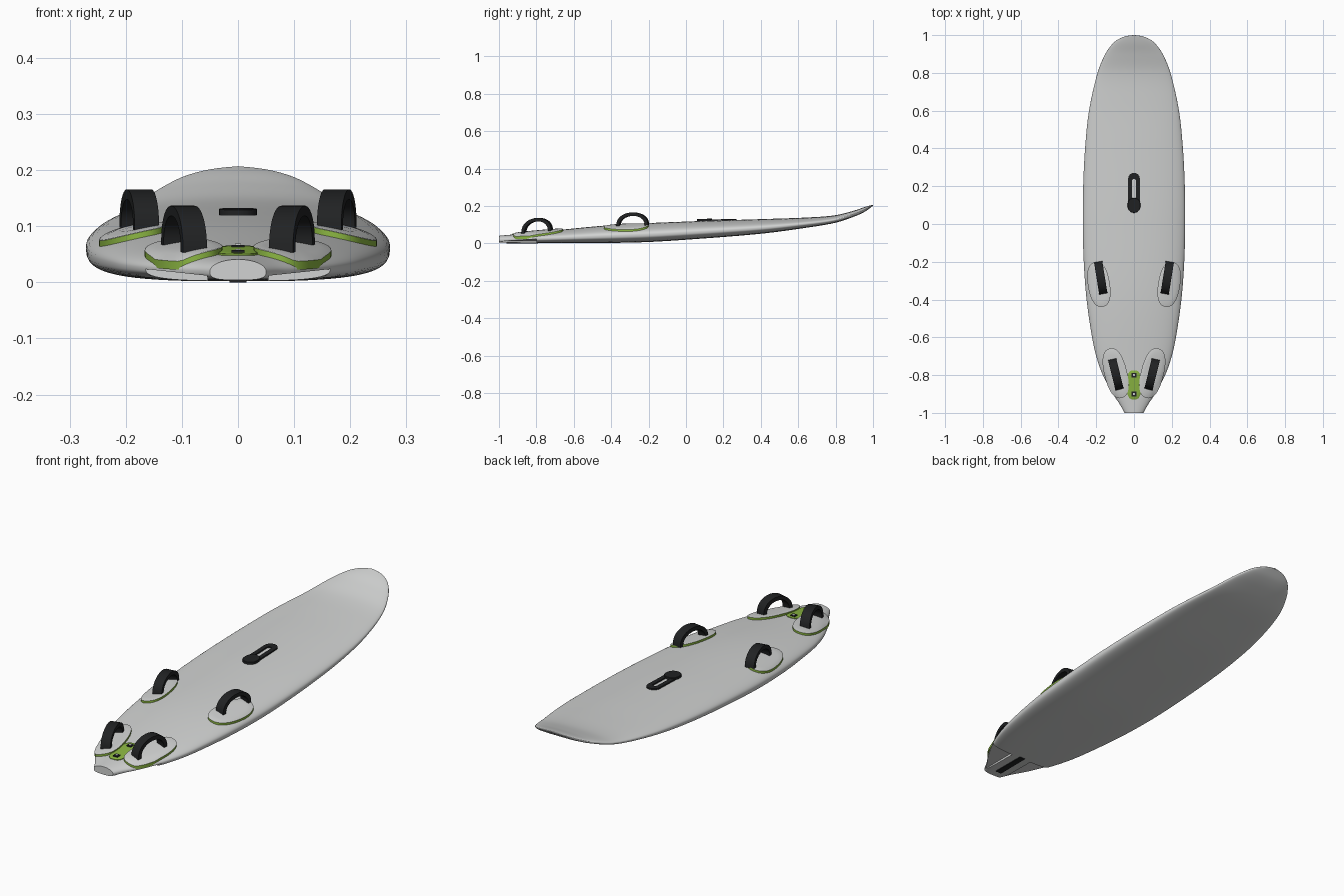
import bpy, bmesh, math
from mathutils import Vector

if "Cube" in bpy.data.objects:
    bpy.data.objects.remove(bpy.data.objects["Cube"])


def mat(name, rgb):
    m = bpy.data.materials.new(name)
    m.diffuse_color = (*rgb, 1)
    m.use_nodes = True
    m.node_tree.nodes["Principled BSDF"].inputs["Base Color"].default_value = m.diffuse_color
    return m


WHITE = mat("board_white", (0.64, 0.65, 0.645))
BLACK = mat("rubber_black", (0.015, 0.016, 0.017))
GREEN = mat("lime_green", (0.26, 0.47, 0.055))


def curve(pts):
    """Smooth interpolation through (position, value) points."""
    xs, vs = zip(*pts)
    n = len(xs)
    tan = [(vs[min(i + 1, n - 1)] - vs[max(i - 1, 0)]) /
           (xs[min(i + 1, n - 1)] - xs[max(i - 1, 0)]) for i in range(n)]

    def f(x):
        x = min(max(x, xs[0]), xs[-1])
        i = max(j for j in range(n - 1) if xs[j] <= x)
        h = xs[i + 1] - xs[i]
        t = (x - xs[i]) / h
        return ((2*t**3 - 3*t*t + 1) * vs[i] + (t**3 - 2*t*t + t) * h * tan[i]
                + (3*t*t - 2*t**3) * vs[i + 1] + (t**3 - t*t) * h * tan[i + 1])
    return f


# Board plan outline, deck line and bottom line along y
half_width = curve([(-1, .05), (-.95, .078), (-.9, .112), (-.8, .165), (-.7, .2), (-.6, .222),
                    (-.4, .251), (-.2, .266), (0, .271), (.2, .269), (.4, .259), (.6, .238),
                    (.8, .193), (.9, .152), (.96, .108), (.985, .07), (.996, .036), (1, .004)])
deck = curve([(-1, .041), (-.8, .06), (-.4, .098), (0, .117), (.4, .13), (.65, .139),
              (.8, .151), (.9, .176), (.96, .196), (1, .207)])
bottom = curve([(-1, .004), (-.6, .002), (-.25, .006), (0, .02), (.4, .052), (.65, .085),
                (.8, .111), (.9, .144), (.96, .172), (1, .202)])


def rail(y):
    return bottom(y) + .42 * (deck(y) - bottom(y))


def deck_z(x, y):
    u = min(abs(x) / half_width(y), .985)
    return rail(y) + (deck(y) - rail(y)) * math.sqrt(1 - u * u)


def finish(name, bm, mats, angle=35):
    bmesh.ops.recalc_face_normals(bm, faces=bm.faces)
    me = bpy.data.meshes.new(name)
    bm.to_mesh(me)
    bm.free()
    ob = bpy.data.objects.new(name, me)
    bpy.context.collection.objects.link(ob)
    for m in mats:
        me.materials.append(m)
    smooth(ob, angle)
    return ob


def smooth(ob, angle=35):
    bpy.ops.object.select_all(action='DESELECT')
    ob.select_set(True)
    bpy.context.view_layer.objects.active = ob
    bpy.ops.object.shade_smooth_by_angle(angle=math.radians(angle))


def bridge(bm, a, b, index=0):
    n = len(a)
    for i in range(n):
        bm.faces.new((a[i], a[(i + 1) % n], b[(i + 1) % n], b[i])).material_index = index


def plate(name, outline, low, high, mats, shrink=(1, .97, .7, .4)):
    """Plate that follows the deck: side walls use material 0, top material 1."""
    bm = bmesh.new()
    cx = sum(p[0] for p in outline) / len(outline)
    cy = sum(p[1] for p in outline) / len(outline)

    def ring(s, off):
        pts = [(cx + (x - cx) * s, cy + (y - cy) * s) for x, y in outline]
        return [bm.verts.new((x, y, deck_z(x, y) + off)) for x, y in pts]
    rings = [ring(1, low), ring(1, high - .001)] + [ring(s, high) for s in shrink[1:]]
    for k in range(len(rings) - 1):
        bridge(bm, rings[k], rings[k + 1], 0 if k == 0 else 1)
    bm.faces.new(rings[-1]).material_index = 1
    bm.faces.new(rings[0])
    return finish(name, bm, mats)


def stadium(r, y0, y1, n=12):
    """Capsule outline along y."""
    arc = [math.pi * i / n for i in range(n + 1)]
    return ([(r * math.cos(a), y1 + r * math.sin(a)) for a in arc] +
            [(-r * math.cos(a), y0 - r * math.sin(a)) for a in arc])


def box(name, lo, hi, m):
    bm = bmesh.new()
    bmesh.ops.create_cube(bm, size=1)
    for v in bm.verts:
        v.co = [lo[k] + (v.co[k] + .5) * (hi[k] - lo[k]) for k in range(3)]
    return finish(name, bm, [m])


# Hull: domed deck, flatter bottom, lofted from tail to nose
bm = bmesh.new()
rings, N, M = [], 64, 90
for j in range(M + 1):
    y = -math.cos(math.pi * j / M)
    w, zr = half_width(y), rail(y)
    row = []
    for i in range(N):
        a = 2 * math.pi * i / N
        c, s = math.cos(a), math.sin(a)
        if s >= 0:
            x, z = c, zr + (deck(y) - zr) * s
        else:
            e = 2 / 3.2
            x = math.copysign(abs(c) ** e, c)
            z = zr - (zr - bottom(y)) * abs(s) ** e
        row.append(bm.verts.new((w * x, y, z)))
    rings.append(row)
for a, b in zip(rings, rings[1:]):
    bridge(bm, a, b)
bm.faces.new(rings[0])
bm.faces.new(rings[-1])
hull = finish("hull", bm, [WHITE])

# Stepped cutaways under the tail, either side of the fin box
for side in (-1, 1):
    bm = bmesh.new()
    prof = [(.05, -.05), (.055, .012), (.3, .038), (.3, -.05)]
    ends = [[bm.verts.new((side * x, y, z)) for x, z in prof] for y in (-1.1, -.8)]
    bridge(bm, *ends)
    for e in ends:
        bm.faces.new(e)
    cutter = finish("tail_cutter", bm, [WHITE])
    cutter.hide_render = True
    mod = hull.modifiers.new("tail_cut", 'BOOLEAN')
    mod.operation, mod.solver, mod.object = 'DIFFERENCE', 'EXACT', cutter
    bpy.context.view_layer.objects.active = hull
    bpy.ops.object.modifier_apply(modifier=mod.name)
    bpy.data.objects.remove(cutter)
smooth(hull)

# Fin box in the bottom of the tail
box("fin_box", (-.015, -.96, 0), (.015, -.79, .012), BLACK)


def pad(name, side, cx, cy, rx, ry, tilt):
    pts = []
    for i in range(40):
        a = 2 * math.pi * i / 40
        c, s = math.cos(a), math.sin(a)
        px = rx * math.copysign(abs(c) ** .85, c)
        py = ry * math.copysign(abs(s) ** .85, s)
        pts.append((side * (cx + px * math.cos(tilt) + py * math.sin(tilt)),
                    cy - px * math.sin(tilt) + py * math.cos(tilt)))
    plate(name, pts, -.005, .011, [GREEN, WHITE])


def strap(name, side, cx, cy, length, height, tilt, width=.044, thick=.018):
    """Arched band standing on a pad."""
    bm = bmesh.new()
    along = Vector((side * math.sin(tilt), math.cos(tilt)))
    across = Vector((along.y, -along.x))
    rows = []
    for i in range(21):
        a = math.pi * i / 20
        row = []
        for t, e in ((0, -1), (0, 1), (thick, 1), (thick, -1)):
            p = Vector((side * cx, cy)) + along * (length / 2 - t) * math.cos(a)
            base = deck_z(p.x, p.y) + .006
            p = p + across * e * width / 2
            row.append(bm.verts.new((p.x, p.y, base + (height - t) * math.sin(a) ** .85)))
        rows.append(row)
    for a, b in zip(rows, rows[1:]):
        bridge(bm, a, b)
    bm.faces.new(rows[0])
    bm.faces.new(rows[-1])
    finish(name, bm, [BLACK])


# Foot pads and straps, mirrored left and right
for side, tag in ((-1, "left"), (1, "right")):
    pad("front_pad_" + tag, side, .186, -.32, .058, .12, .16)
    strap("front_strap_" + tag, side, .176, -.285, .172, .07, .16)
    pad("rear_pad_" + tag, side, .097, -.79, .06, .135, .24)
    strap("rear_strap_" + tag, side, .096, -.796, .165, .076, .24)

# Waisted green plate between the rear pads, with two small screw inserts
waist = []
for i in range(48):
    a = 2 * math.pi * i / 48
    y = .077 * math.sin(a)
    x = math.copysign(abs(math.cos(a)) ** .6, math.cos(a)) * (.028 + .012 * min(1, abs(y) / .045))
    waist.append((x, -.852 + y))
plate("tail_plate", waist, -.004, .004, [GREEN, GREEN])
for k, y in enumerate((-.8, -.9)):
    z = deck(y)
    box(f"insert_{k}", (-.012, y - .012, z - .004), (.012, y + .012, z + .007), BLACK)
    box(f"insert_centre_{k}", (-.005, y - .005, z), (.005, y + .005, z + .009), WHITE)

# Mast track: slotted frame with a raised round foot
bm = bmesh.new()
outer, inner = stadium(.031, .1, .24), stadium(.011, .14, .228)
loops = [[bm.verts.new((x, y, deck(y) + off)) for x, y in pts]
         for pts, off in ((outer, -.004), (outer, .006), (inner, .006), (inner, -.004))]
for k in range(4):
    bridge(bm, loops[k], loops[(k + 1) % 4])
finish("mast_track", bm, [BLACK])
plate("mast_foot", stadium(.034, .093, .104), 0, .011, [BLACK, BLACK])
